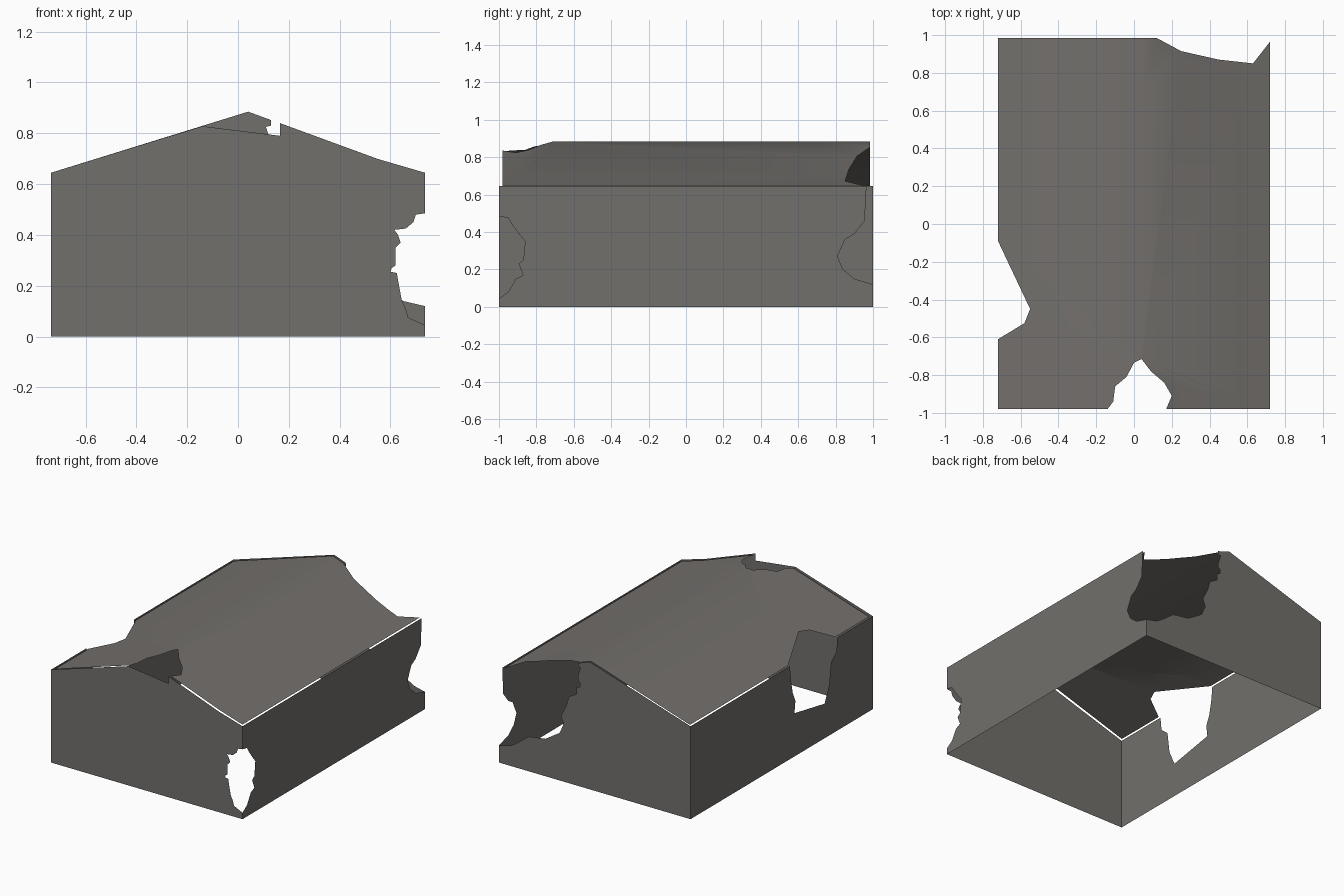
import bpy, bmesh

if "Cube" in bpy.data.objects:
    bpy.data.objects.remove(bpy.data.objects["Cube"])

stone = bpy.data.materials.new("weathered grey")
stone.diffuse_color = (0.17, 0.16, 0.15, 1)
stone.use_nodes = True
stone.node_tree.nodes["Principled BSDF"].inputs["Base Color"].default_value = stone.diffuse_color


def sheet(name, outline, place, cuts=(), smooth=False):
    """Thin sheet from a 2D outline; cuts are x positions of fold lines."""
    bm = bmesh.new()
    face = bm.faces.new([bm.verts.new((a, b, 0)) for a, b in outline])
    bmesh.ops.triangulate(bm, faces=[face])
    for x in cuts:
        bmesh.ops.bisect_plane(bm, geom=bm.verts[:] + bm.edges[:] + bm.faces[:],
                               plane_co=(x, 0, 0), plane_no=(1, 0, 0))
    for v in bm.verts:
        v.co = place(v.co.x, v.co.y)
    bm.normal_update()
    # Turn the sheet outward
    for f in bm.faces:
        c = f.calc_center_median()
        c.z -= 0.3
        if f.normal.dot(c) < 0:
            f.normal_flip()
        f.smooth = smooth
    me = bpy.data.meshes.new(name)
    bm.to_mesh(me)
    bm.free()
    me.materials.append(stone)
    ob = bpy.data.objects.new(name, me)
    bpy.context.collection.objects.link(ob)
    return ob


W, EAVE, RIDGE_X, RIDGE_Z = 0.735, 0.645, 0.04, 0.885

# Front gable: broken right corner and collapsed peak
front_corner = [(W, .045), (.67, .075), (.66, .11), (.645, .14), (.63, .22), (.625, .25),
                (.6, .255), (.605, .27), (.62, .28), (.62, .35), (.64, .37), (.63, .4),
                (.615, .405), (.615, .42), (.66, .425), (.69, .45), (.7, .48), (W, .485)]
front_peak = [(.165, .84), (.165, .79), (.185, .75), (.175, .7), (.19, .66), (.14, .635),
              (.12, .565), (.06, .56), (-.05, .575), (-.11, .61), (-.14, .68), (-.14, .828)]
sheet("front_wall", [(-W, 0), (W, 0)] + front_corner + [(W, EAVE), (.55, .699)]
      + front_peak + [(-W, EAVE)], lambda a, b: (a, -1, b))

# Back gable: right half fallen away
back_break = [(W, .12), (.65, .14), (.6, .17), (.51, .24), (.38, .26), (.27, .33),
              (.24, .4), (.26, .45), (.22, .53), (.2, .6), (.14, .635), (.14, .685),
              (.115, .69), (.115, .72), (.13, .735), (.13, .765), (.11, .77),
              (.11, .825), (.13, .83), (.13, .852)]
sheet("back_wall", [(-W, 0), (W, 0)] + back_break + [(RIDGE_X, RIDGE_Z), (-W, EAVE)],
      lambda a, b: (a, 1, b))

# Right wall: arched doorway and both corners broken
door = [(-.105, 0), (-.105, .39), (-.08, .41), (-.02, .43), (.13, .45), (.15, .435),
        (.29, .425), (.31, .39), (.32, .39), (.32, 0)]
back_bite = [(1, .12), (.9, .15), (.84, .2), (.81, .27), (.85, .36), (.9, .39),
             (.955, .46), (.965, EAVE)]
front_bite = [(-1, .485), (-.95, .475), (-.93, .44), (-.89, .42), (-.885, .38),
              (-.86, .35), (-.87, .25), (-.895, .23), (-.87, .17), (-.91, .15),
              (-.95, .08), (-1, .045)]
sheet("right_wall", [(-1, 0)] + door + [(1, 0)] + back_bite + [(-1, EAVE)] + front_bite,
      lambda a, b: (W, a, b))

# Left wall: breach running down from the eave
breach = [(-.09, EAVE), (-.1, .55), (-.12, .45), (-.15, .38), (-.14, .3), (-.2, .15),
          (-.27, .1), (-.4, .075), (-.5, .16), (-.47, .24), (-.52, .35), (-.54, .5),
          (-.6, .55), (-.61, EAVE)]
sheet("left_wall", [(-1, 0), (1, 0), (1, EAVE)] + breach + [(-1, EAVE)],
      lambda a, b: (-W, a, b))

# Roof: folded sheet, slightly inside the walls, with three bites
R = 0.72


def roof_point(x, y):
    line = [(-R, EAVE), (RIDGE_X, .883), (.55, .697), (R, EAVE)]
    for (x0, z0), (x1, z1) in zip(line, line[1:]):
        if x <= x1 + 1e-5:
            return (x, y, z0 + (z1 - z0) * (x - x0) / (x1 - x0))
    return (x, y, EAVE)


front_hole = [(-.14, -.98), (-.11, -.94), (-.1, -.86), (-.04, -.81), (0, -.735), (.04, -.715),
              (.09, -.78), (.16, -.84), (.2, -.91), (.17, -.98)]
back_hole = [(R, .965), (.63, .85), (.45, .87), (.25, .915), (.12, .985)]
left_hole = [(-R, -.09), (-.57, -.145), (-.44, -.32), (-.55, -.45), (-.58, -.525), (-R, -.61)]
sheet("roof", [(-R, -.98)] + front_hole + [(R, -.98)] + back_hole + [(-R, .985)] + left_hole,
      roof_point, cuts=(RIDGE_X, .55), smooth=True)
